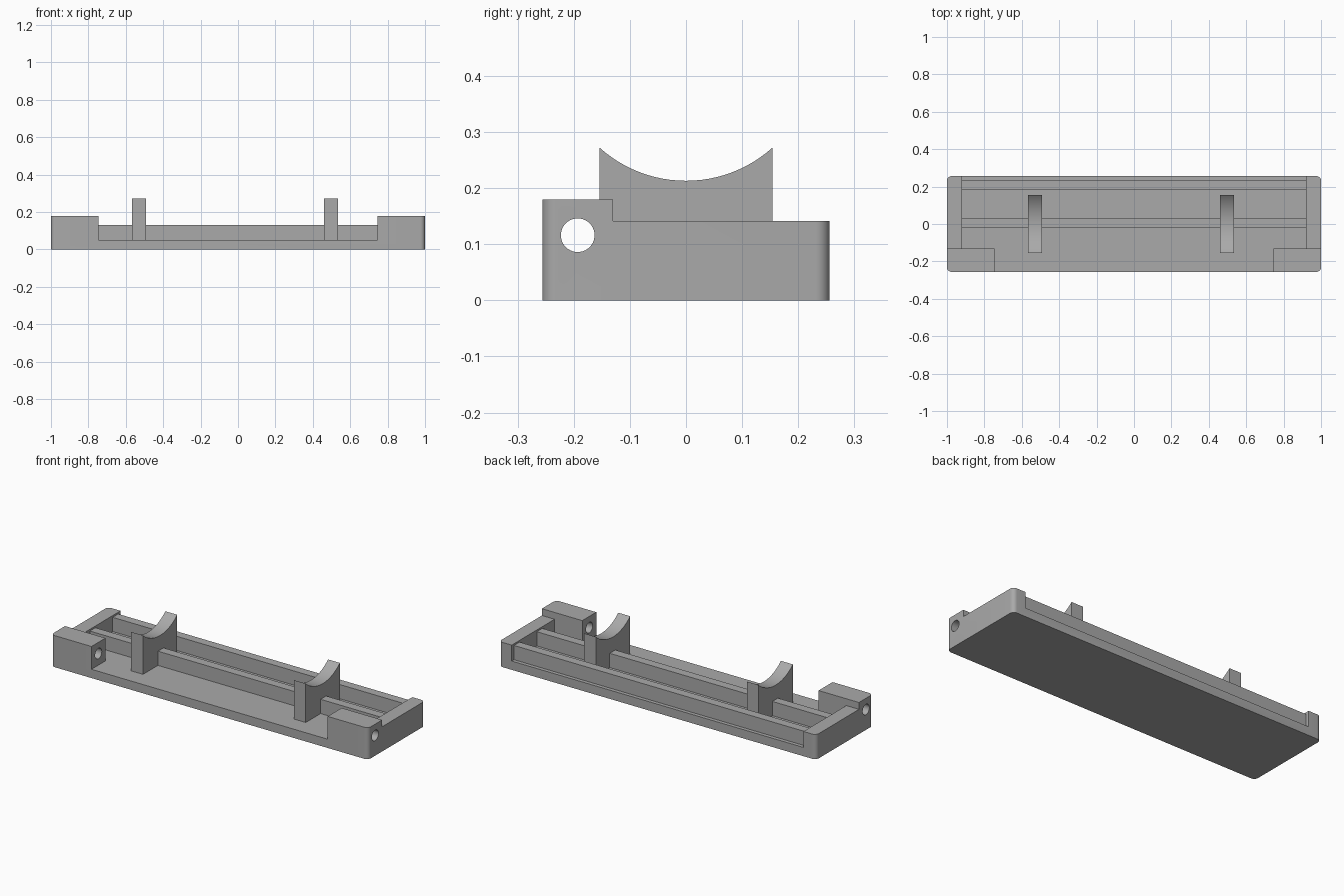
import bpy, bmesh, math

if "Cube" in bpy.data.objects:
    bpy.data.objects.remove(bpy.data.objects["Cube"])

grey = bpy.data.materials.new("plain grey")
grey.diffuse_color = (0.4, 0.4, 0.4, 1)
grey.use_nodes = True
grey.node_tree.nodes["Principled BSDF"].inputs["Base Color"].default_value = grey.diffuse_color


def prism(name, outline, place, depth):
    """Extrude a 2D outline; place maps (u, v) to a 3D start point."""
    bm = bmesh.new()
    face = bm.faces.new([bm.verts.new(place(u, v)) for u, v in outline])
    ext = bmesh.ops.extrude_face_region(bm, geom=[face])
    moved = [g for g in ext["geom"] if isinstance(g, bmesh.types.BMVert)]
    bmesh.ops.translate(bm, vec=depth, verts=moved)
    bmesh.ops.recalc_face_normals(bm, faces=bm.faces)
    mesh = bpy.data.meshes.new(name)
    bm.to_mesh(mesh)
    bm.free()
    mesh.materials.append(grey)
    obj = bpy.data.objects.new(name, mesh)
    bpy.context.collection.objects.link(obj)
    return obj


def rect(u0, u1, v0, v1):
    return [(u0, v0), (u1, v0), (u1, v1), (u0, v1)]


def arc(cx, cy, r, a0, a1, n):
    return [(cx + r * math.cos(math.radians(a0 + (a1 - a0) * i / n)),
             cy + r * math.sin(math.radians(a0 + (a1 - a0) * i / n)))
            for i in range(n + 1)]


def activate(obj):
    bpy.ops.object.select_all(action='DESELECT')
    obj.select_set(True)
    bpy.context.view_layer.objects.active = obj


def smooth(obj):
    activate(obj)
    bpy.ops.object.shade_smooth_by_angle(angle=math.radians(30))


def cut(obj, cutter):
    activate(obj)
    mod = obj.modifiers.new("cut", 'BOOLEAN')
    mod.operation, mod.solver, mod.object = 'DIFFERENCE', 'EXACT', cutter
    bpy.ops.object.modifier_apply(modifier=mod.name)
    bpy.data.objects.remove(cutter)


W, D, R = 1.0, 0.256, 0.025      # half width, half depth, corner radius
FLOOR, WALL, BLOCK = 0.05, 0.141, 0.18
INNER, BLOCK_X, BLOCK_Y = 0.92, 0.745, -0.13

# Tray: rounded block, lowered behind the corner blocks, then hollowed
outline = []
for sx, sy, a in ((1, 1, 0), (-1, 1, 90), (-1, -1, 180), (1, -1, 270)):
    outline += arc(sx * (W - R), sy * (D - R), R, a, a + 90, 8)
tray = prism("tray", outline, lambda u, v: (u, v, 0), (0, 0, BLOCK))

cut(tray, prism("wall_cutter", rect(-1.2, 1.2, BLOCK_Y, 0.5),
                lambda u, v: (u, v, WALL), (0, 0, 0.2)))
pocket = [(-BLOCK_X, -0.5), (BLOCK_X, -0.5), (BLOCK_X, BLOCK_Y), (INNER, BLOCK_Y),
          (INNER, 0.5), (-INNER, 0.5), (-INNER, BLOCK_Y), (-BLOCK_X, BLOCK_Y)]
cut(tray, prism("pocket_cutter", pocket, lambda u, v: (u, v, FLOOR), (0, 0, 0.3)))

# Rod holes through both corner blocks
cut(tray, prism("hole_cutter", arc(-0.193, 0.116, 0.03, 0, 360, 40)[:-1],
                lambda u, v: (-1.2, u, v), (2.4, 0, 0)))
smooth(tray)

# Long rails between the end walls
for name, y0, y1 in (("middle_rail", -0.02, 0.03), ("back_rail", 0.185, 0.235)):
    prism(name, rect(y0, y1, FLOOR, 0.131),
          lambda u, v: (-INNER, u, v), (2 * INNER, 0, 0))

# Saddles with a concave cradle on top
half, low, high = 0.154, 0.213, 0.272
sag = high - low
radius = (half ** 2 + sag ** 2) / (2 * sag)
sweep = math.degrees(math.asin(half / radius))
profile = [(-half, FLOOR), (half, FLOOR)]
profile += arc(0, low + radius, radius, -90 + sweep, -90 - sweep, 24)
for name, x0 in (("left_saddle", -0.566), ("right_saddle", 0.46)):
    smooth(prism(name, profile, lambda u, v: (x0, u, v), (0.075, 0, 0)))
